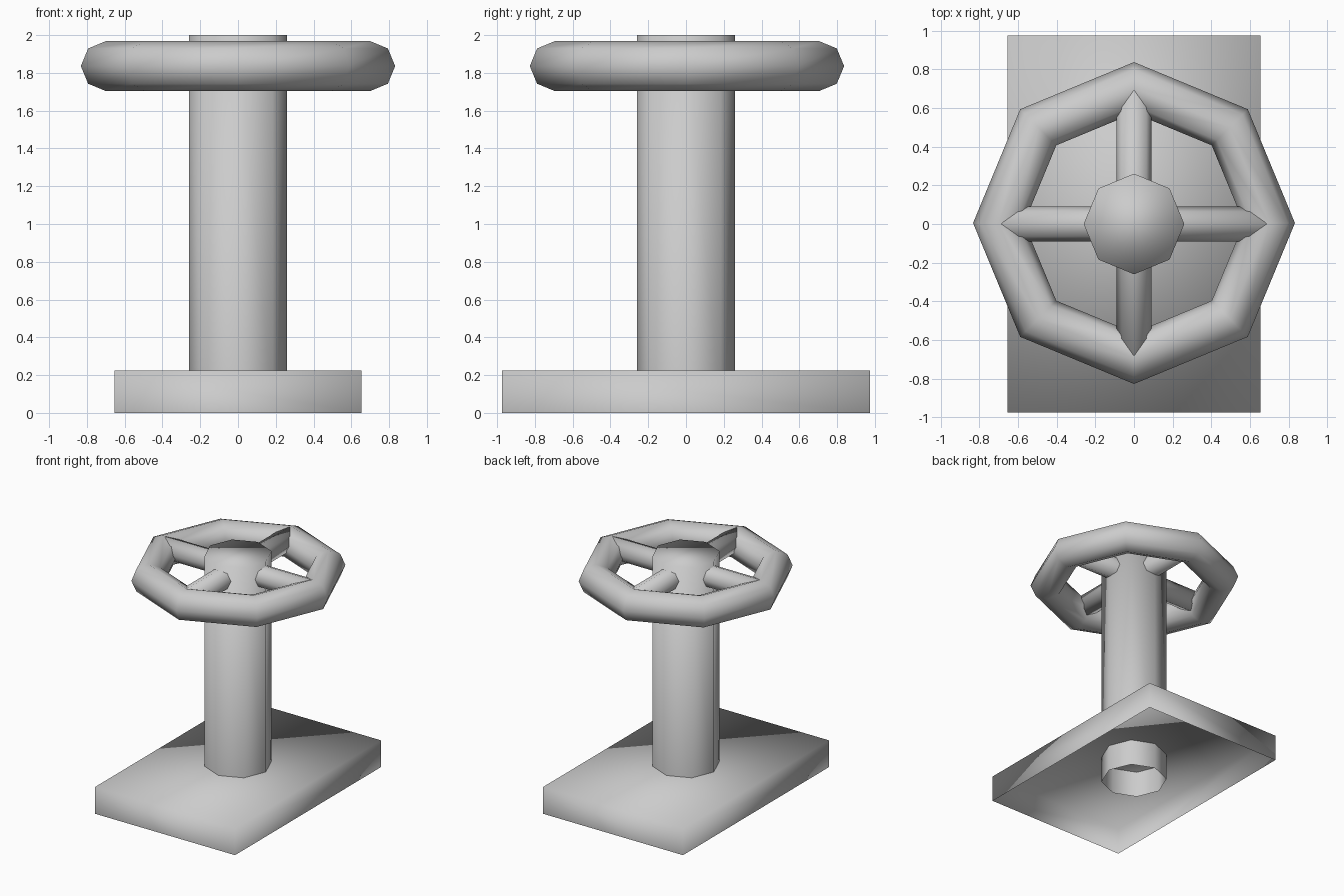
import bpy, math

if "Cube" in bpy.data.objects:
    bpy.data.objects.remove(bpy.data.objects["Cube"])


def finish(name):
    obj = bpy.context.object
    obj.name = name
    bpy.ops.object.transform_apply(location=False, rotation=True, scale=True)
    bpy.ops.object.shade_smooth()
    return obj


def open_bottom(obj):
    """Remove the downward-facing cap so the part is hollow from below."""
    mesh = obj.data
    import bmesh
    bm = bmesh.new()
    bm.from_mesh(mesh)
    bm.normal_update()
    caps = [f for f in bm.faces if f.normal.z < -0.9]
    bmesh.ops.delete(bm, geom=caps, context='FACES')
    bm.to_mesh(mesh)
    bm.free()


# Base slab: hollow underneath, soft-shaded
bpy.ops.mesh.primitive_cube_add(size=1, location=(0, 0, 0.1125))
bpy.context.object.scale = (1.31, 1.95, 0.225)
open_bottom(finish("base"))

# Octagonal column, capped on top, open below
bpy.ops.mesh.primitive_cylinder_add(vertices=8, radius=0.26, depth=2.0,
                                    location=(0, 0, 1.0))
open_bottom(finish("column"))

# Wheel rim
bpy.ops.mesh.primitive_torus_add(major_segments=8, minor_segments=8,
                                 major_radius=0.70, minor_radius=0.132,
                                 location=(0, 0.005, 1.836))
finish("wheel_rim")

# Two crossing spokes running through the column
for name, turn in (("spoke_x", 0), ("spoke_y", math.pi / 2)):
    bpy.ops.mesh.primitive_cylinder_add(vertices=8, radius=0.09, depth=1.4,
                                        location=(0, 0, 1.873),
                                        rotation=(0, math.pi / 2, turn))
    finish(name)
